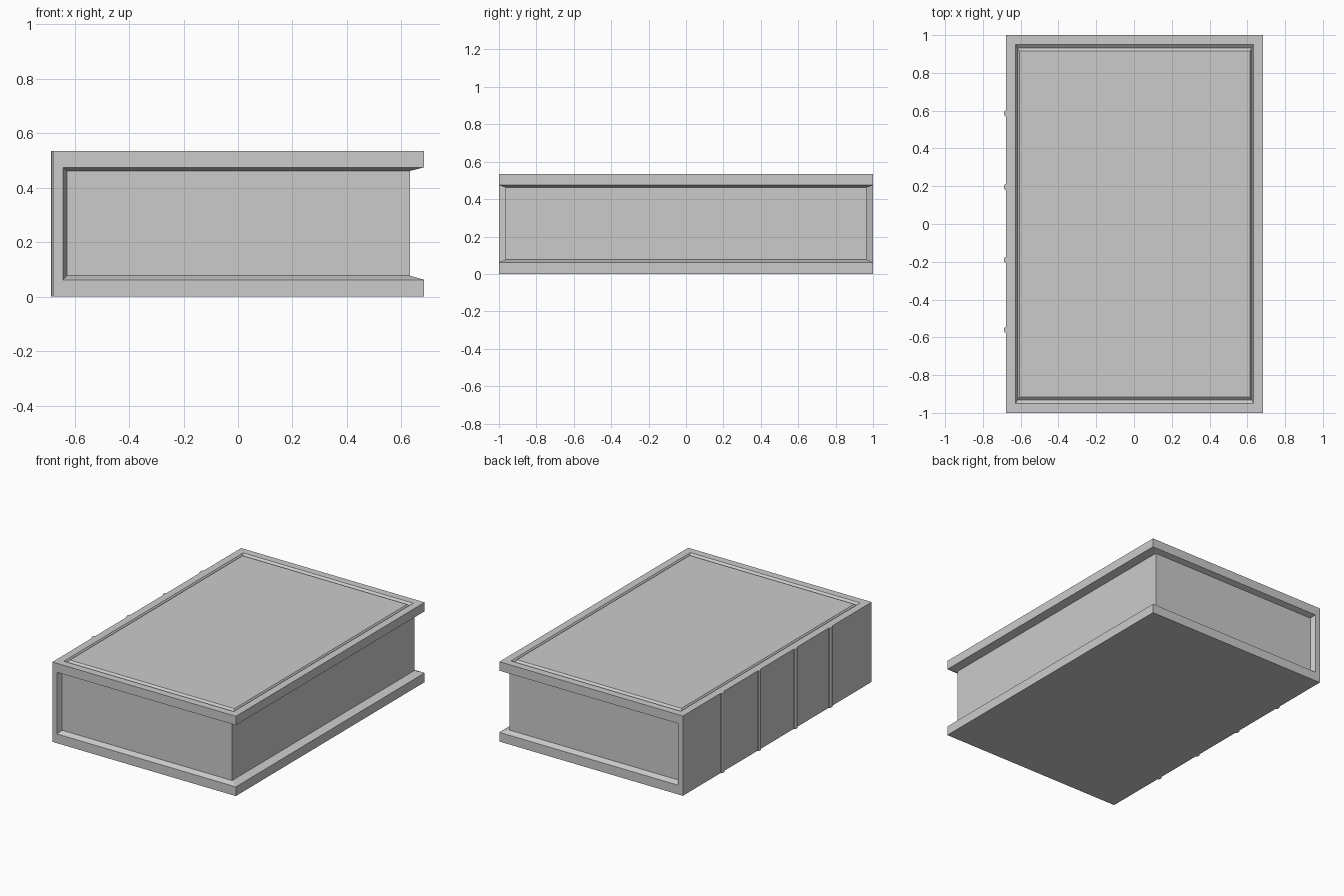
import bpy
import bmesh

cube = bpy.data.objects.get("Cube")
if cube:
    bpy.data.objects.remove(cube, do_unlink=True)

GREY = (0.6, 0.6, 0.6, 1)
grey = bpy.data.materials.new("plain grey")
grey.use_nodes = True
grey.diffuse_color = GREY
grey.node_tree.nodes["Principled BSDF"].inputs["Base Color"].default_value = GREY

LEFT, RIGHT, TOP = -0.677, 0.684, 0.535


def finish(bm, name):
    bmesh.ops.remove_doubles(bm, verts=bm.verts, dist=0.0001)
    bmesh.ops.recalc_face_normals(bm, faces=bm.faces)
    mesh = bpy.data.meshes.new(name)
    bm.to_mesh(mesh)
    bm.free()
    mesh.materials.append(grey)
    obj = bpy.data.objects.new(name, mesh)
    bpy.context.collection.objects.link(obj)
    return obj


def bridge(bm, rings):
    """Join successive closed rings of points with quads."""
    loops = [[bm.verts.new(p) for p in ring] for ring in rings]
    for a, b in zip(loops, loops[1:]):
        for i in range(len(a)):
            j = (i + 1) % len(a)
            bm.faces.new((a[i], a[j], b[j], b[i]))
    return loops


def prism(name, outline, z0, z1):
    """Closed upright prism over a flat outline."""
    bm = bmesh.new()
    low, high = bridge(bm, [[(x, y, z) for x, y in outline] for z in (z0, z1)])
    bm.faces.new(low)
    bm.faces.new(high)
    return finish(bm, name)


def rect(x0, x1, y):
    return [(x0, -y), (x1, -y), (x1, y), (x0, y)]


def wrap(x0, x1, y, z0, z1):
    """Loop along the bottom from the spine around the open sides, back on top."""
    path = rect(x0, x1, y)
    return [(*p, z0) for p in path] + [(*p, z1) for p in reversed(path)]


# Cover: two boards and a spine, with bevelled edges leading in to the pages
bm = bmesh.new()
outer, _, _ = bridge(bm, [wrap(LEFT, RIGHT, 1, 0, TOP),
                          wrap(-0.642, RIGHT, 1, 0.062, 0.475),
                          wrap(-0.629, 0.632, 0.965, 0.077, 0.462)])
bm.faces.new(outer[:4])
bm.faces.new((outer[0], outer[3], outer[4], outer[7]))

# V-shaped groove framing the top panel
mid = (LEFT + RIGHT) / 2
frames = [(0.6805, 1, TOP), (0.63, 0.95, TOP),
          (0.62, 0.932, TOP - 0.015), (0.61, 0.915, TOP)]
loops = bridge(bm, [[(x, y, z) for x, y in rect(mid - w, mid + w, d)]
                    for w, d, z in frames])
bm.faces.new(loops[-1])
finish(bm, "book_cover")

# Page block
prism("page_block", rect(-0.635, 0.632, 0.965), 0.07, 0.47)

# Raised bands across the spine
for i, y in enumerate((-0.56, -0.19, 0.195, 0.585)):
    band = [(LEFT + 0.003, y - 0.017), (LEFT + 0.003, y + 0.017), (LEFT - 0.006, y + 0.015),
            (-0.687, y + 0.009), (-0.687, y - 0.009), (LEFT - 0.006, y - 0.015)]
    prism(f"spine_band_{i + 1}", band, 0, TOP)
